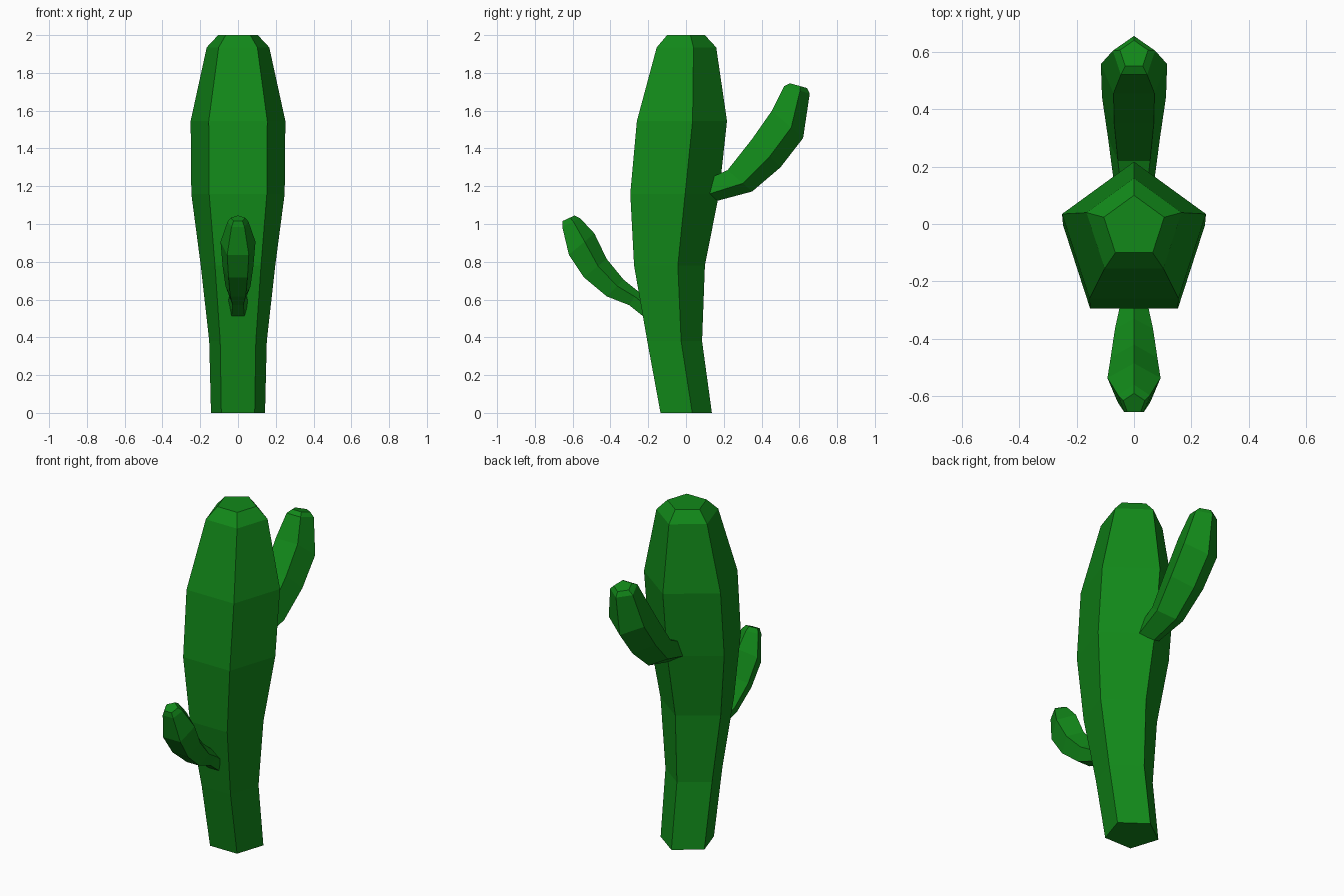
import bpy, bmesh, math
from mathutils import Vector

if "Cube" in bpy.data.objects:
    bpy.data.objects.remove(bpy.data.objects["Cube"])

green = bpy.data.materials.new("cactus_green")
green.diffuse_color = (0.006, 0.25, 0.01, 1)
green.use_nodes = True
green.node_tree.nodes["Principled BSDF"].inputs["Base Color"].default_value = green.diffuse_color


def pentagon_loft(name, rings):
    """Loft regular pentagons; each ring is (flat y, flat z, apex y, apex z)."""
    bm = bmesh.new()
    loops = []
    for fy, fz, ay, az in rings:
        flat, apex = Vector((0, fy, fz)), Vector((0, ay, az))
        height = (apex - flat).length
        r = height / (1 + math.cos(math.pi / 5))
        up = (apex - flat) / height
        centre = apex - up * r
        loop = []
        for i in range(5):
            a = i * math.tau / 5
            loop.append(bm.verts.new(centre + up * r * math.cos(a)
                                     + Vector((r * math.sin(a), 0, 0))))
        loops.append(loop)
    for lo, hi in zip(loops, loops[1:]):
        for i in range(5):
            j = (i + 1) % 5
            bm.faces.new((lo[i], lo[j], hi[j], hi[i]))
    bm.faces.new(loops[0])
    bm.faces.new(loops[-1])
    bmesh.ops.recalc_face_normals(bm, faces=bm.faces)
    mesh = bpy.data.meshes.new(name)
    bm.to_mesh(mesh)
    bm.free()
    mesh.materials.append(green)
    obj = bpy.data.objects.new(name, mesh)
    bpy.context.collection.objects.link(obj)
    return obj


# Trunk: horizontal rings, (height, front y, back y)
trunk = [(0, -0.135, 0.137), (0.38, -0.205, 0.085), (0.78, -0.275, 0.10),
         (1.16, -0.295, 0.175), (1.545, -0.26, 0.217), (1.935, -0.155, 0.16),
         (2.0, -0.10, 0.10)]
pentagon_loft("trunk", [(f, z, b, z) for z, f, b in trunk])

# Large upper arm, bending up behind the trunk
pentagon_loft("back_arm", [
    (0.05, 1.21, 0.08, 1.10), (0.22, 1.285, 0.35, 1.172),
    (0.35, 1.45, 0.50, 1.30), (0.455, 1.60, 0.62, 1.455),
    (0.52, 1.73, 0.655, 1.69), (0.55, 1.745, 0.64, 1.72)])

# Small lower arm, bending up in front of the trunk
pentagon_loft("front_arm", [
    (-0.15, 0.45, -0.16, 0.575), (-0.30, 0.57, -0.255, 0.645),
    (-0.42, 0.617, -0.33, 0.705), (-0.54, 0.717, -0.42, 0.815),
    (-0.62, 0.837, -0.485, 0.95), (-0.655, 0.985, -0.56, 1.03),
    (-0.655, 1.015, -0.59, 1.045)])
